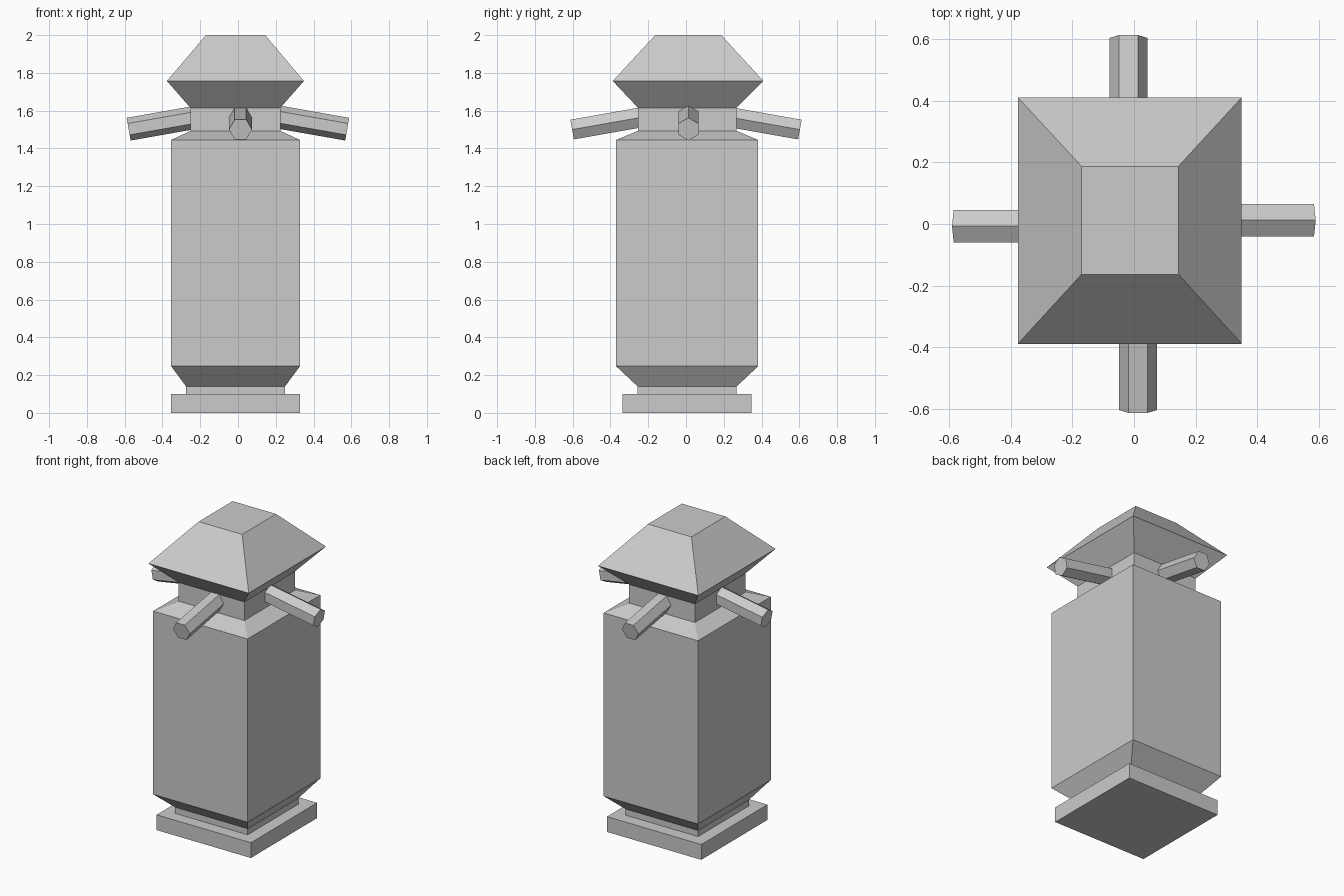
import bpy
from math import radians, sin, cos
from mathutils import Vector

if "Cube" in bpy.data.objects:
    bpy.data.objects.remove(bpy.data.objects["Cube"])


def loft(name, rings, cap_start=False, cap_end=False):
    """Skin a list of equal-length point rings (counter-clockwise along the loft)."""
    n = len(rings[0])
    verts = [p for ring in rings for p in ring]
    faces = []
    for k in range(len(rings) - 1):
        for i in range(n):
            j = (i + 1) % n
            faces.append((k * n + i, k * n + j, (k + 1) * n + j, (k + 1) * n + i))
    if cap_start:
        faces.append(tuple(reversed(range(n))))
    if cap_end:
        faces.append(tuple(range(len(verts) - n, len(verts))))
    mesh = bpy.data.meshes.new(name)
    mesh.from_pydata(verts, [], faces)
    obj = bpy.data.objects.new(name, mesh)
    bpy.context.collection.objects.link(obj)
    return obj


def rect(z, x0, x1, y0, y1):
    return [(x0, y0, z), (x1, y0, z), (x1, y1, z), (x0, y1, z)]


def peg(name, yaw, tip, first_angle, length=0.38, radius=0.061, droop=10):
    """Six-sided peg that slopes down from the neck to its tip."""
    yaw, droop = radians(yaw), radians(droop)
    d = Vector((cos(yaw) * cos(droop), sin(yaw) * cos(droop), -sin(droop)))
    side = Vector((-sin(yaw), cos(yaw), 0))
    up = d.cross(side)
    rings = []
    for centre in (Vector(tip) - d * length, Vector(tip)):
        angles = [radians(first_angle + 60 * i) for i in range(6)]
        rings.append([centre + radius * (cos(a) * side + sin(a) * up) for a in angles])
    return loft(name, rings, True, True)


# Cross-sections shared between neighbouring parts
foot = (-0.354, 0.328, -0.335, 0.348)
low_neck = (-0.275, 0.249, -0.256, 0.268)
shaft = (-0.354, 0.328, -0.37, 0.382)
high_neck = (-0.252, 0.224, -0.254, 0.268)
eaves = (-0.376, 0.349, -0.388, 0.410)
crown = (-0.17, 0.144, -0.163, 0.187)

# Square foot with its stepped top
loft("base", [rect(0, *foot), rect(0.10, *foot), rect(0.10, *low_neck)], cap_start=True)

# Post with chamfered ends and narrow necks
loft("post", [rect(0.10, *low_neck), rect(0.14, *low_neck), rect(0.247, *shaft),
              rect(1.445, *shaft), rect(1.493, *high_neck), rect(1.615, *high_neck)])

# Flared cap
loft("cap", [rect(1.615, *high_neck), rect(1.757, *eaves), rect(2.0, *crown)], cap_end=True)

# Four drooping pegs around the upper neck
peg("right_peg", 0, (0.578, 0.0125, 1.502), 30)
peg("left_peg", 180, (-0.579, -0.007, 1.502), 30)
peg("back_peg", 90, (-0.018, 0.603, 1.50), 0)
peg("front_peg", 270, (0.013, -0.603, 1.50), 0)
